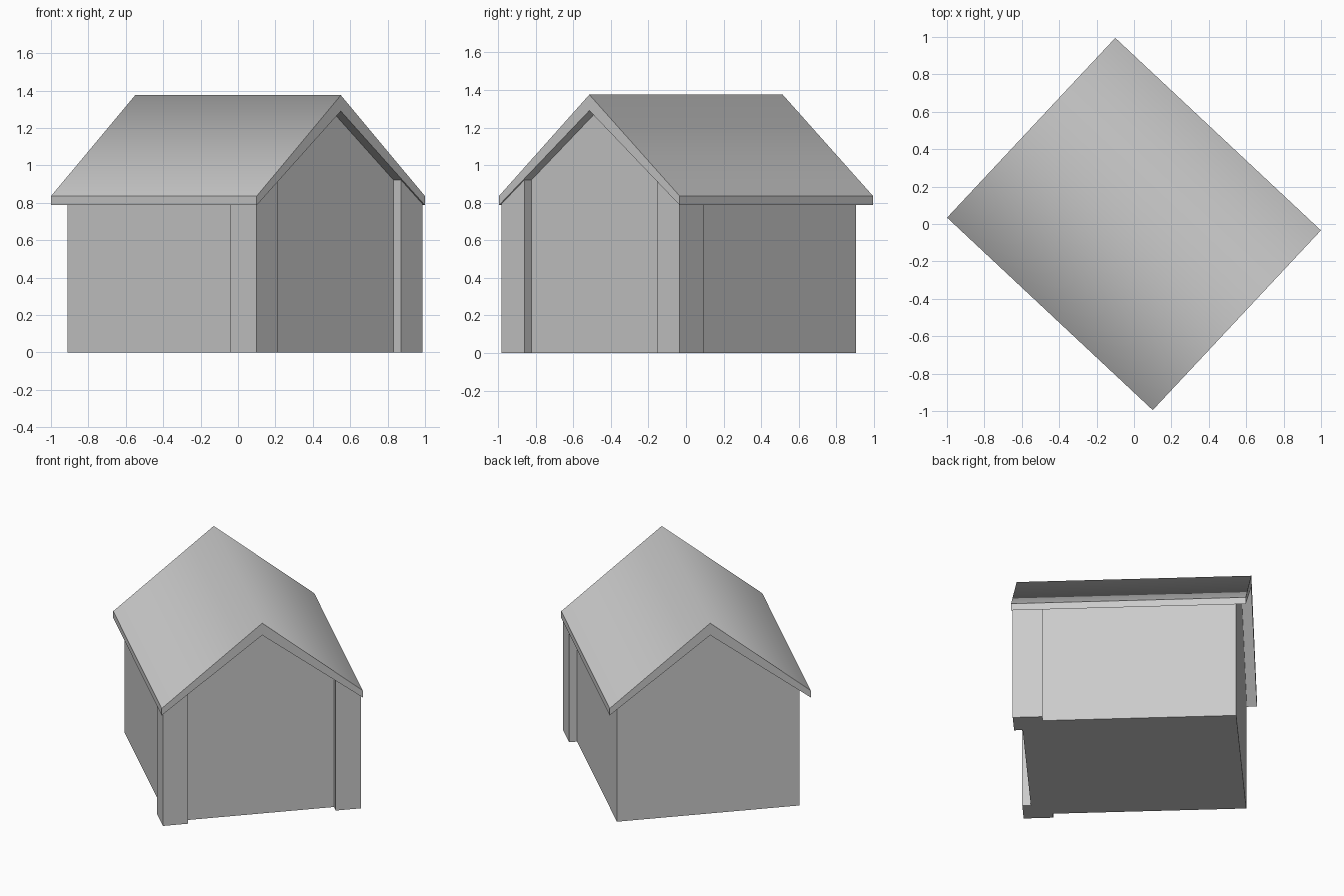
import bpy, bmesh, math

if "Cube" in bpy.data.objects:
    bpy.data.objects.remove(bpy.data.objects["Cube"])

ANGLE = math.radians(-43.1)      # the house is turned about z
ROOF_L, ROOF_W = 0.753, 0.658    # half length, half width
EAVE_TOP, EAVE_LOW = 0.836, 0.787
RIDGE_TOP, RIDGE_LOW = 1.375, 1.29


def under(v):
    """Height of the roof underside at distance v from the ridge line."""
    return RIDGE_LOW - (RIDGE_LOW - EAVE_LOW) * abs(v) / ROOF_W


def prism(name, profile, x0, x1):
    """Extrude a (y, z) profile along the ridge direction from x0 to x1."""
    bm = bmesh.new()
    face = bm.faces.new([bm.verts.new((x0, y, z)) for y, z in profile])
    ext = bmesh.ops.extrude_face_region(bm, geom=[face])
    moved = [g for g in ext["geom"] if isinstance(g, bmesh.types.BMVert)]
    bmesh.ops.translate(bm, verts=moved, vec=(x1 - x0, 0, 0))
    bmesh.ops.recalc_face_normals(bm, faces=bm.faces)
    mesh = bpy.data.meshes.new(name)
    bm.to_mesh(mesh)
    bm.free()
    obj = bpy.data.objects.new(name, mesh)
    obj.rotation_euler.z = ANGLE
    bpy.context.collection.objects.link(obj)
    return obj


# Walls with gable ends
W = 0.597
prism("walls", [(-W, 0), (W, 0), (W, under(W)), (0, RIDGE_LOW), (-W, under(W))],
      -0.688, 0.688)

# Corner pillars on the front gable, cut to the roof slope
for side, label in ((-1, "left"), (1, "right")):
    a, b = 0.483, 0.648
    prism("front_pillar_" + label,
          [(side * a, 0), (side * b, 0), (side * b, under(b)), (side * a, under(a))],
          0.553, 0.743)

# Roof slab
roof = prism("roof", [(-ROOF_W, EAVE_LOW), (0, RIDGE_LOW), (ROOF_W, EAVE_LOW),
                      (ROOF_W, EAVE_TOP), (0, RIDGE_TOP), (-ROOF_W, EAVE_TOP)],
             -ROOF_L, ROOF_L)

# Soft shading over the ridge, sharp rim everywhere else
mesh = roof.data
for poly in mesh.polygons:
    poly.use_smooth = True
for edge in mesh.edges:
    ends = [mesh.vertices[i].co for i in edge.vertices]
    edge.use_edge_sharp = not all(c.z > RIDGE_TOP - 0.01 for c in ends)
